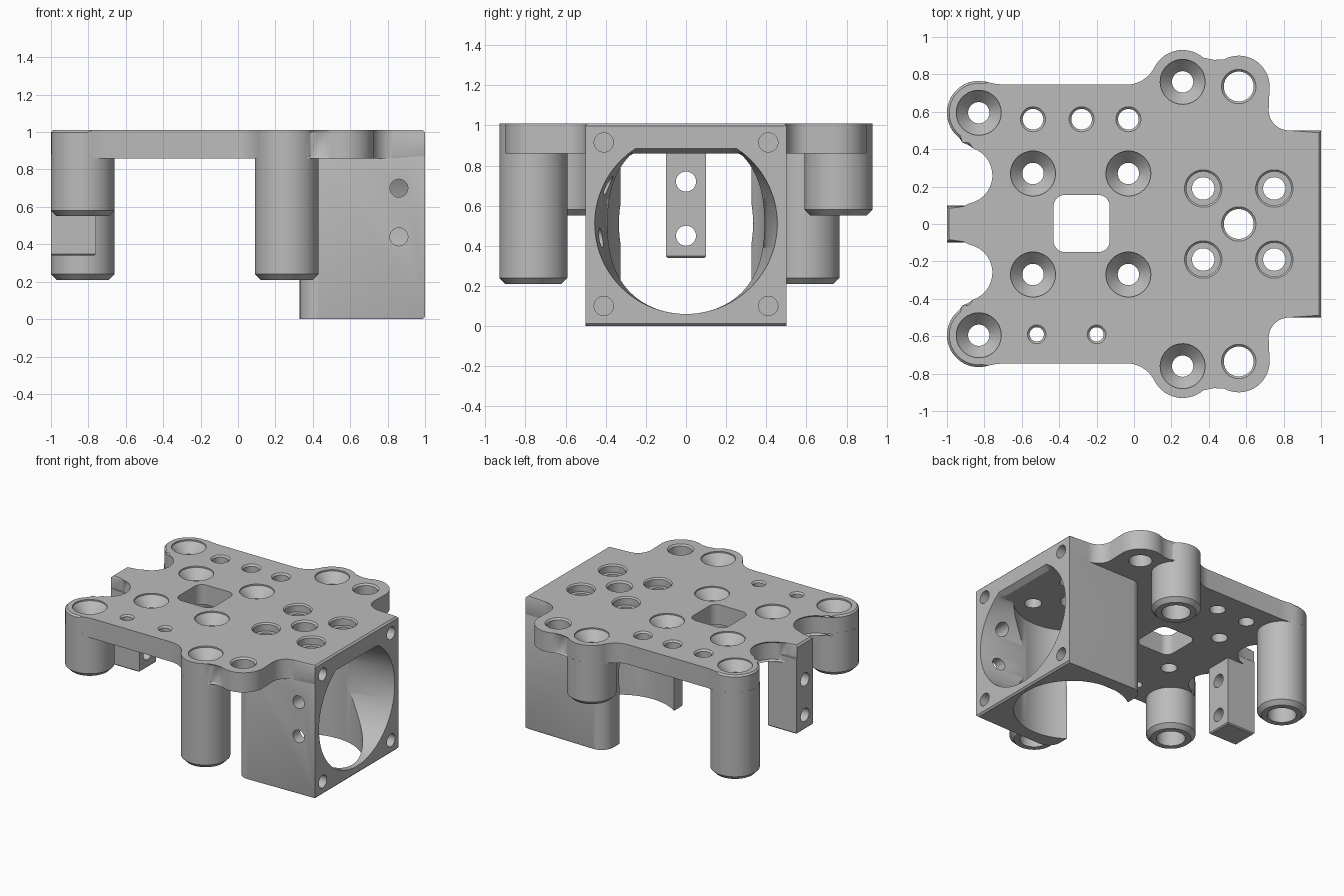
import bpy, bmesh
from math import cos, sin, pi, radians

cube = bpy.data.objects.get("Cube")
if cube:
    bpy.data.objects.remove(cube)

TOP, UNDER = 1.01, 0.86

grey = bpy.data.materials.new("plain grey plastic")
grey.use_nodes = True
grey.diffuse_color = (0.5, 0.5, 0.5, 1)
grey.node_tree.nodes["Principled BSDF"].inputs["Base Color"].default_value = (0.5, 0.5, 0.5, 1)


def make_object(name, bm):
    bmesh.ops.recalc_face_normals(bm, faces=bm.faces)
    mesh = bpy.data.meshes.new(name)
    bm.to_mesh(mesh)
    bm.free()
    mesh.materials.append(grey)
    obj = bpy.data.objects.new(name, mesh)
    bpy.context.collection.objects.link(obj)
    return obj


def arc(cx, cy, r, start, end, steps=16):
    angles = [radians(start + (end - start) * i / steps) for i in range(steps + 1)]
    return [(cx + r * cos(a), cy + r * sin(a)) for a in angles]


def mirrored(half):
    """Close an outline given for y > 0 by reflecting it in the x axis."""
    return half + [(x, -y) for x, y in reversed(half)]


def loft(bm, rings):
    """Skin a list of equal rings and cap both ends."""
    loops = [[bm.verts.new(p) for p in ring] for ring in rings]
    n = len(loops[0])
    for a, b in zip(loops, loops[1:]):
        for i in range(n):
            j = (i + 1) % n
            bm.faces.new((a[i], a[j], b[j], b[i]))
    bm.faces.new(loops[0][::-1])
    bm.faces.new(loops[-1])


def prism(name, outline, z0, z1, chamfer=0.0):
    bm = bmesh.new()
    loft(bm, [[(x, y, z) for x, y in outline] for z in (z0, z1)])
    if chamfer:
        rims = [e for e in bm.edges if abs(e.verts[0].co.z - e.verts[1].co.z) < 1e-5]
        bmesh.ops.bevel(bm, geom=rims, offset=chamfer, segments=1, affect='EDGES')
    return make_object(name, bm)


def revolve(bm, profile, u, v, axis="Z", sides=48):
    """Turn a (radius, height) profile about an axis through (u, v)."""
    shift = {"Z": 0, "X": 1, "Y": 2}[axis]
    rings = []
    for r, h in profile:
        ring = []
        for i in range(sides):
            a = 2 * pi * i / sides
            p = [u + r * cos(a), v + r * sin(a), h]
            ring.append(tuple(p[(k - shift) % 3] for k in range(3)))
        rings.append(ring)
    loft(bm, rings)


# Lobed top plate
plate_half = ([(1, 0.5)]
              + arc(0.83, 0.61, 0.11, 270, 180)
              + arc(0.56, 0.735, 0.165, 0, 118)
              + [(0.43, 0.865)]
              + arc(0.26, 0.76, 0.17, 42, 153)
              + arc(-0.04, 0.911, 0.166, -27, -90)
              + [(-0.70, 0.745), (-0.745, 0.75)]
              + arc(-0.83, 0.595, 0.17, 72, 242)
              + arc(-0.91, 0.26, 0.165, 82, -90)
              + [(-1, 0.095)])
plate = prism("mounting_plate", mirrored(plate_half), UNDER, TOP, 0.012)

# Fan housing and rear tab under the plate
duct = prism("fan_duct", mirrored([(1, 0.5)] + arc(0.43, 0.4, 0.1, 90, 180)), 0, 0.92, 0.012)
tab = prism("switch_tab", mirrored([(-0.76, 0.1), (-1, 0.1)]), 0.34, 0.92, 0.008)

# Four legs, two long and two short
legs = []
LEG_SPOTS = {"front_right_leg": (0.26, -0.76, 0.21), "back_right_leg": (0.26, 0.76, 0.55),
             "front_left_leg": (-0.83, -0.595, 0.55), "back_left_leg": (-0.83, 0.595, 0.21)}
for name, (x, y, foot) in LEG_SPOTS.items():
    bm = bmesh.new()
    revolve(bm, [(0.14, foot), (0.17, foot + 0.03), (0.17, UNDER + 0.02)], x, y, sides=64)
    legs.append(make_object(name, bm))

# Screw holes, gathered in one cutter
holes = bmesh.new()
HEAD = [(0.057, 0.93), (0.12, 1.0), (0.12, 1.1)]
for x, y, foot in LEG_SPOTS.values():
    revolve(holes, [(0.1, foot - 0.1), (0.1, foot + 0.15), (0.057, foot + 0.15)] + HEAD, x, y)
for x in (-0.54, -0.03):
    for y in (-0.27, 0.27):
        revolve(holes, [(0.057, 0.7)] + HEAD, x, y)
for x in (0.37, 0.75):
    for y in (-0.19, 0.19):
        revolve(holes, [(0.06, 0.7), (0.06, 0.95), (0.09, 0.95), (0.09, 1.0), (0.1, TOP), (0.1, 1.1)], x, y)


def plain_hole(x, y, r):
    revolve(holes, [(r, 0.7), (r, TOP - 0.012), (r + 0.012, TOP), (r + 0.012, 1.1)], x, y)


for x in (-0.54, -0.28, -0.03):
    plain_hole(x, 0.56, 0.055)
for x in (-0.52, -0.2):
    plain_hole(x, -0.59, 0.038)
for y in (-0.735, 0, 0.735):
    plain_hole(0.56, y, 0.08)
for y in (-0.41, 0.41):
    for z in (0.1, 0.915):
        revolve(holes, [(0.048, 0.8), (0.048, 1.1)], y, z, "X")
for z in (0.45, 0.72):
    revolve(holes, [(0.05, -1.1), (0.05, -0.7)], 0, z, "X")
for z in (0.44, 0.7):
    revolve(holes, [(0.048, -0.6), (0.048, -0.25)], z, 0.86, "Y")
hole_cutter = make_object("hole_cutter", holes)

# Rounded square window
window = prism("window_cutter", arc(-0.19, 0.095, 0.06, 0, 90) + arc(-0.37, 0.095, 0.06, 90, 180)
               + arc(-0.37, -0.09, 0.06, 180, 270) + arc(-0.19, -0.09, 0.06, 270, 360), 0.7, 1.1)

# Air bore narrowing inward, and the upright round pocket it feeds
bm = bmesh.new()
rings = []
for x, half_width, ceiling in ((1.05, 0.455, 0.885), (1.0, 0.455, 0.885), (0.96, 0.448, UNDER), (0.25, 0.32, UNDER)):
    angles = [2 * pi * i / 96 for i in range(96)]
    rings.append([(x, half_width * cos(a), min(0.51 + 0.45 * sin(a), ceiling)) for a in angles])
loft(bm, rings)
bore = make_object("bore_cutter", bm)
bm = bmesh.new()
revolve(bm, [(0.4, -0.1), (0.4, UNDER)], 0.56, 0, sides=96)
pocket = make_object("pocket_cutter", bm)


def cut(obj, cutters):
    for cutter in cutters:
        mod = obj.modifiers.new("cut", 'BOOLEAN')
        mod.operation, mod.solver, mod.object = 'DIFFERENCE', 'EXACT', cutter
    bpy.context.view_layer.update()
    graph = bpy.context.evaluated_depsgraph_get()
    result = bpy.data.meshes.new_from_object(obj.evaluated_get(graph))
    obj.modifiers.clear()
    obj.data = result


parts = [plate, duct, tab] + legs
cut(plate, [hole_cutter, window, bore])
cut(duct, [bore, pocket, hole_cutter])
for part in [tab] + legs:
    cut(part, [hole_cutter])

for cutter in (hole_cutter, window, bore, pocket):
    bpy.data.objects.remove(cutter)

# Smooth shading with crisp edges
bpy.ops.object.select_all(action='DESELECT')
for part in parts:
    part.select_set(True)
bpy.context.view_layer.objects.active = plate
bpy.ops.object.shade_smooth_by_angle(angle=radians(30))
